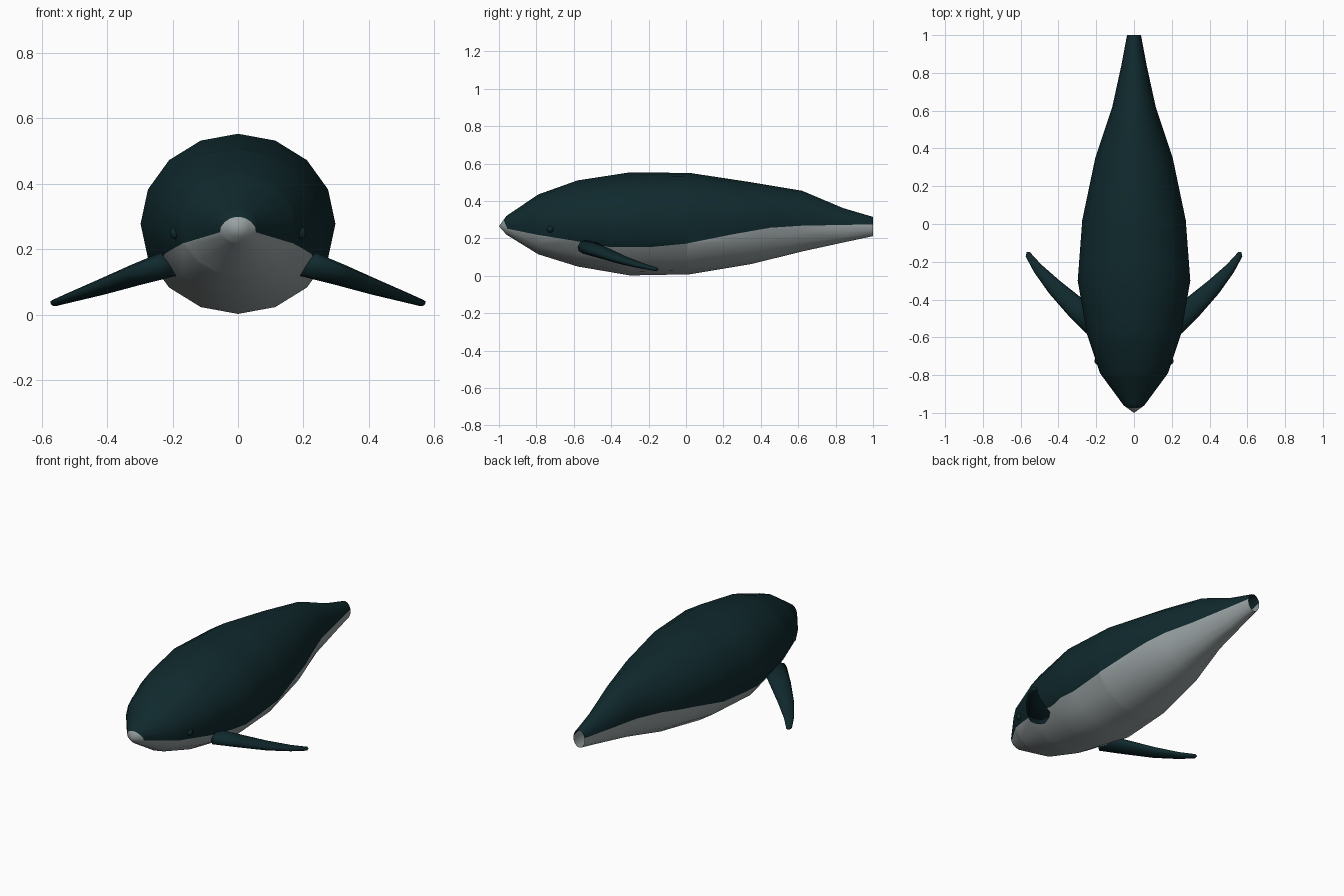
import bpy, bmesh
from math import sin, cos, tau
from mathutils import Vector

cube = bpy.data.objects.get("Cube")
if cube:
    bpy.data.objects.remove(cube, do_unlink=True)


def material(name, rgb):
    mat = bpy.data.materials.new(name)
    mat.use_nodes = True
    mat.diffuse_color = (*rgb, 1)
    mat.node_tree.nodes["Principled BSDF"].inputs["Base Color"].default_value = (*rgb, 1)
    return mat


dark_teal = material("dark teal skin", (0.005, 0.022, 0.026))
pale_grey = material("pale grey belly", (0.32, 0.36, 0.365))


def loft(bm, rings, close_start=None, close_end=None):
    """Skin a list of vertex rings, with optional pole points at the ends."""
    loops = [[bm.verts.new(p) for p in ring] for ring in rings]
    n = len(loops[0])
    for a, b in zip(loops, loops[1:]):
        for i in range(n):
            j = (i + 1) % n
            bm.faces.new((a[i], a[j], b[j], b[i]))
    for pole, loop in ((close_start, loops[0]), (close_end, loops[-1])):
        if pole is not None:
            tip = bm.verts.new(pole)
            for i in range(n):
                bm.faces.new((tip, loop[(i + 1) % n], loop[i]))
    bmesh.ops.recalc_face_normals(bm, faces=bm.faces)


def finish(bm, name, mats):
    mesh = bpy.data.meshes.new(name)
    for face in bm.faces:
        face.smooth = True
    bm.to_mesh(mesh)
    bm.free()
    for mat in mats:
        mesh.materials.append(mat)
    obj = bpy.data.objects.new(name, mesh)
    bpy.context.collection.objects.link(obj)
    return obj


# Body: y, half width, bottom z, top z of each ring; the tail end stays open
stations = [(-0.96, 0.055, 0.22, 0.32), (-0.79, 0.18, 0.115, 0.435),
            (-0.58, 0.25, 0.05, 0.51), (-0.3, 0.298, 0.002, 0.553),
            (0.02, 0.274, 0.008, 0.55), (0.35, 0.205, 0.063, 0.5),
            (0.62, 0.115, 0.13, 0.455), (0.84, 0.067, 0.178, 0.362),
            (1.0, 0.037, 0.212, 0.315)]
SIDES = 16
rings = []
for y, w, lo, hi in stations:
    mid, h = (lo + hi) / 2, (hi - lo) / 2
    rings.append([(w * sin(tau * i / SIDES), y, mid + h * cos(tau * i / SIDES))
                  for i in range(SIDES)])
bm = bmesh.new()
loft(bm, rings, close_start=(0, -1, 0.265))

# Belly line: y and z along the flank, cut into the skin
belly = [(-1.0, 0.33), (-0.975, 0.298), (-0.955, 0.252), (-0.8, 0.22),
         (-0.6, 0.188), (-0.4, 0.153), (-0.2, 0.153), (0.0, 0.172),
         (0.25, 0.222), (0.45, 0.257), (0.62, 0.268), (1.0, 0.275)]


def cut(faces, point, normal):
    geom = set(faces)
    for f in faces:
        geom.update(f.edges, f.verts)
    bmesh.ops.bisect_plane(bm, geom=list(geom), dist=1e-5, plane_co=point, plane_no=normal)


for y, z in belly[1:-1]:
    cut(list(bm.faces), (0, y, z), (0, 1, 0))
for (y0, z0), (y1, z1) in zip(belly, belly[1:]):
    def band():
        return [f for f in bm.faces if y0 < f.calc_center_median().y < y1]
    cut(band(), (0, y0, z0), (0, z0 - z1, y1 - y0))
    for f in band():
        c = f.calc_center_median()
        line = z0 + (z1 - z0) * (c.y - y0) / (y1 - y0)
        f.material_index = int(c.z < line)
finish(bm, "body", [dark_teal, pale_grey])

# Flippers: swept, flattened blades; centre, half chord, half thickness
blade = [((0.21, -0.53, 0.155), 0.066, 0.04), ((0.31, -0.44, 0.122), 0.058, 0.032),
         ((0.42, -0.335, 0.083), 0.044, 0.023), ((0.51, -0.235, 0.053), 0.028, 0.015),
         ((0.563, -0.16, 0.035), 0.016, 0.01)]
chord_dir = Vector((0.66, -0.75, 0.0))
thick_dir = Vector((0.2, 0.15, 0.97))
for name, side in (("left", 1), ("right", -1)):
    bm = bmesh.new()
    rings = []
    for centre, chord, thick in blade:
        ring = []
        for i in range(10):
            a = tau * i / 10
            p = Vector(centre) + chord_dir * chord * cos(a) + thick_dir * thick * sin(a)
            ring.append((p.x * side, p.y, p.z))
        rings.append(ring)
    loft(bm, rings, (0.2 * side, -0.535, 0.157), (0.568 * side, -0.148, 0.033))
    finish(bm, name + "_flipper", [dark_teal])

    # Eye: a small bump on the side of the head
    bm = bmesh.new()
    bmesh.ops.create_uvsphere(bm, u_segments=10, v_segments=6, radius=0.02)
    eye = finish(bm, name + "_eye", [dark_teal])
    eye.location = (0.19 * side, -0.725, 0.25)
